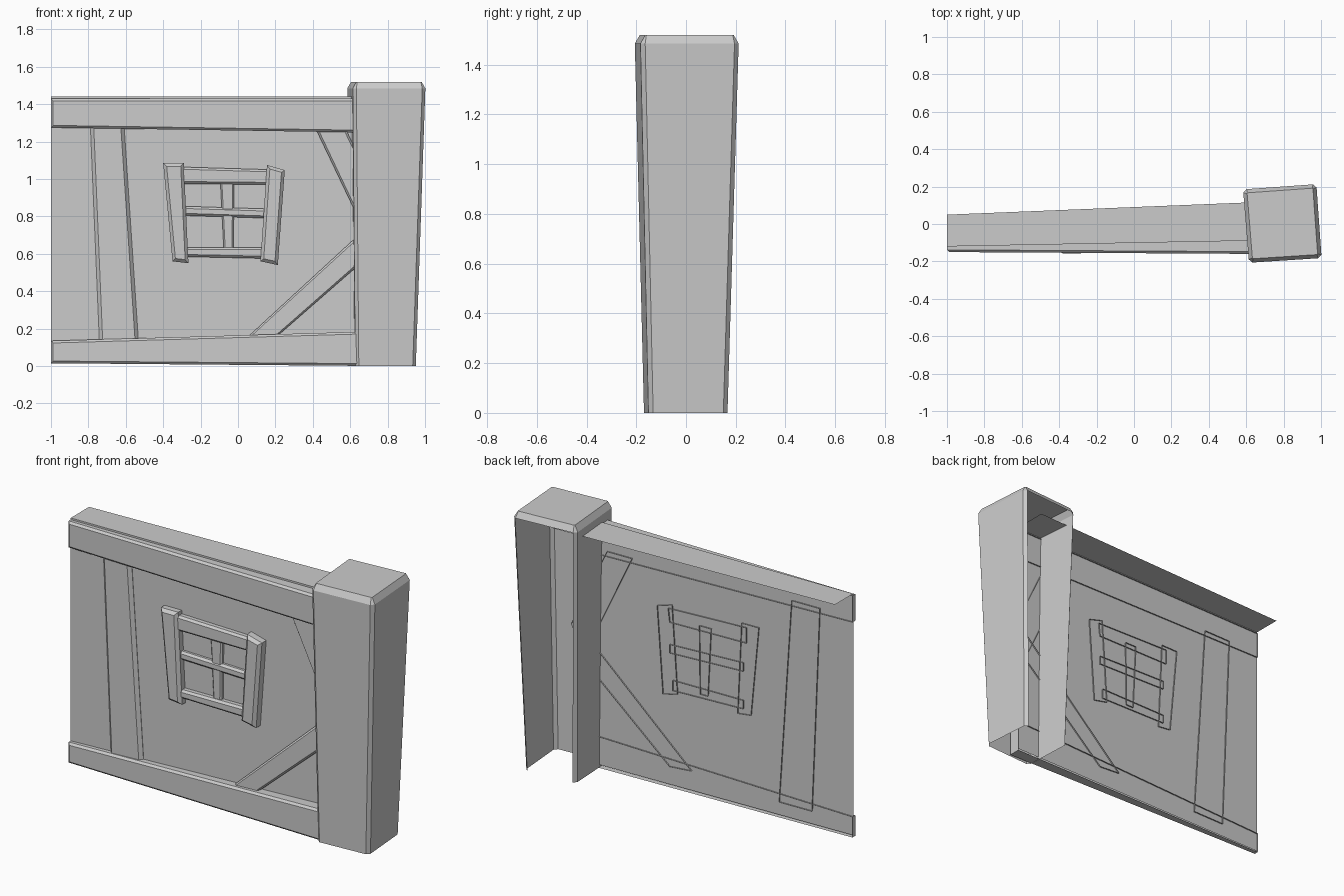
import bpy
from mathutils import Vector

if "Cube" in bpy.data.objects:
    bpy.data.objects.remove(bpy.data.objects["Cube"])

X_END = 0.78


def wall_y(x):
    return -0.12 + 0.019 * (x + 1)


def make(name, verts, faces):
    mesh = bpy.data.meshes.new(name)
    mesh.from_pydata(verts, [], faces)
    mesh.update()
    obj = bpy.data.objects.new(name, mesh)
    bpy.context.collection.objects.link(obj)
    return obj


def inset(quad, c):
    pts = [Vector(p) for p in quad]
    n = len(pts)
    return [p + c * ((pts[(i + 1) % n] - p).normalized() + (pts[i - 1] - p).normalized())
            for i, p in enumerate(pts)]


def bridge(a, b, n, skip=()):
    return [(a + i, a + (i + 1) % n, b + (i + 1) % n, b + i)
            for i in range(n) if i not in skip]


def timber(name, quad, depth, chamfer=0.012, poke=0.008):
    """Open-backed, chamfered board; quad is (x, z) counter-clockwise from the front."""
    d = depth if callable(depth) else lambda x: depth
    verts = [(x, wall_y(x) + poke, z) for x, z in quad]
    verts += [(x, wall_y(x) - d(x) + chamfer, z) for x, z in quad]
    verts += [(p.x, wall_y(p.x) - d(p.x), p.y) for p in inset(quad, chamfer)]
    return make(name, verts, bridge(0, 4, 4) + bridge(4, 8, 4) + [(8, 9, 10, 11)])


# wall sheet with the flat top ledge running backwards
make("wall_panel",
     [(-1, wall_y(-1), 0.025), (X_END, wall_y(X_END), 0.015),
      (X_END, wall_y(X_END), 1.44), (-1, wall_y(-1), 1.44),
      (X_END, 0.122, 1.44), (-1, 0.05, 1.44)],
     [(0, 1, 2, 3), (3, 2, 4, 5)])


# long horizontal beams, growing thicker towards the post
def beam_depth(x):
    return 0.03 + 0.025 * (x + 1)


timber("top_beam", [(-1, 1.275), (X_END, 1.247), (X_END, 1.43), (-1, 1.43)], beam_depth)
timber("bottom_beam", [(-1, 0.015), (X_END, 0.0), (X_END, 0.187), (-1, 0.135)], beam_depth)

# shallow leaning stud and the corner braces
timber("wall_stud", [(-0.74, 0.10), (-0.53, 0.10), (-0.61, 1.30), (-0.79, 1.30)], 0.02, 0.018)
timber("lower_brace", [(0.17, 0.125), (0.76, 0.64), (0.72, 0.77), (0.03, 0.135)], 0.03)
timber("upper_brace", [(0.41, 1.28), (0.72, 0.63), (0.80, 0.80), (0.57, 1.28)], 0.03)

# window frame: crooked jambs, rails and muntins
timber("window_jamb_left", [(-0.35, 0.56), (-0.265, 0.55), (-0.29, 1.085), (-0.40, 1.085)], 0.05, 0.017)
timber("window_jamb_right", [(0.12, 0.56), (0.213, 0.54), (0.25, 1.048), (0.155, 1.075)], 0.056, 0.017)
timber("window_top_rail", [(-0.32, 0.975), (0.17, 0.97), (0.18, 1.05), (-0.32, 1.065)], 0.036)
timber("window_bottom_rail", [(-0.30, 0.585), (0.15, 0.575), (0.15, 0.635), (-0.30, 0.635)], 0.036)
timber("window_middle_rail", [(-0.30, 0.805), (0.17, 0.79), (0.17, 0.84), (-0.30, 0.855)], 0.026)
timber("window_muntin", [(-0.075, 0.60), (-0.025, 0.60), (-0.02, 1.0), (-0.095, 1.0)], 0.021, 0.008)


# corner post: slightly turned, wider at the top, open at the back and the bottom
def octagon(quad, c, z):
    pts = [Vector(p) for p in quad]
    ring = []
    for i, p in enumerate(pts):
        for q in (pts[i - 1], pts[(i + 1) % 4]):
            e = p + c * (q - p).normalized()
            ring.append((e.x, e.y, z))
    return ring


bottom = [(0.613, 0.147), (0.628, -0.17), (0.952, -0.15), (0.928, 0.168)]
top = [(0.583, 0.185), (0.615, -0.207), (1.003, -0.182), (0.975, 0.213)]
cap = octagon(inset(top, 0.02), 0.004, 1.52)
post_verts = octagon(bottom, 0.018, 0.0) + octagon(top, 0.018, 1.485) + cap
make("corner_post", post_verts,
     bridge(0, 8, 8, skip=(7,)) + bridge(8, 16, 8) + [tuple(range(16, 24))])
